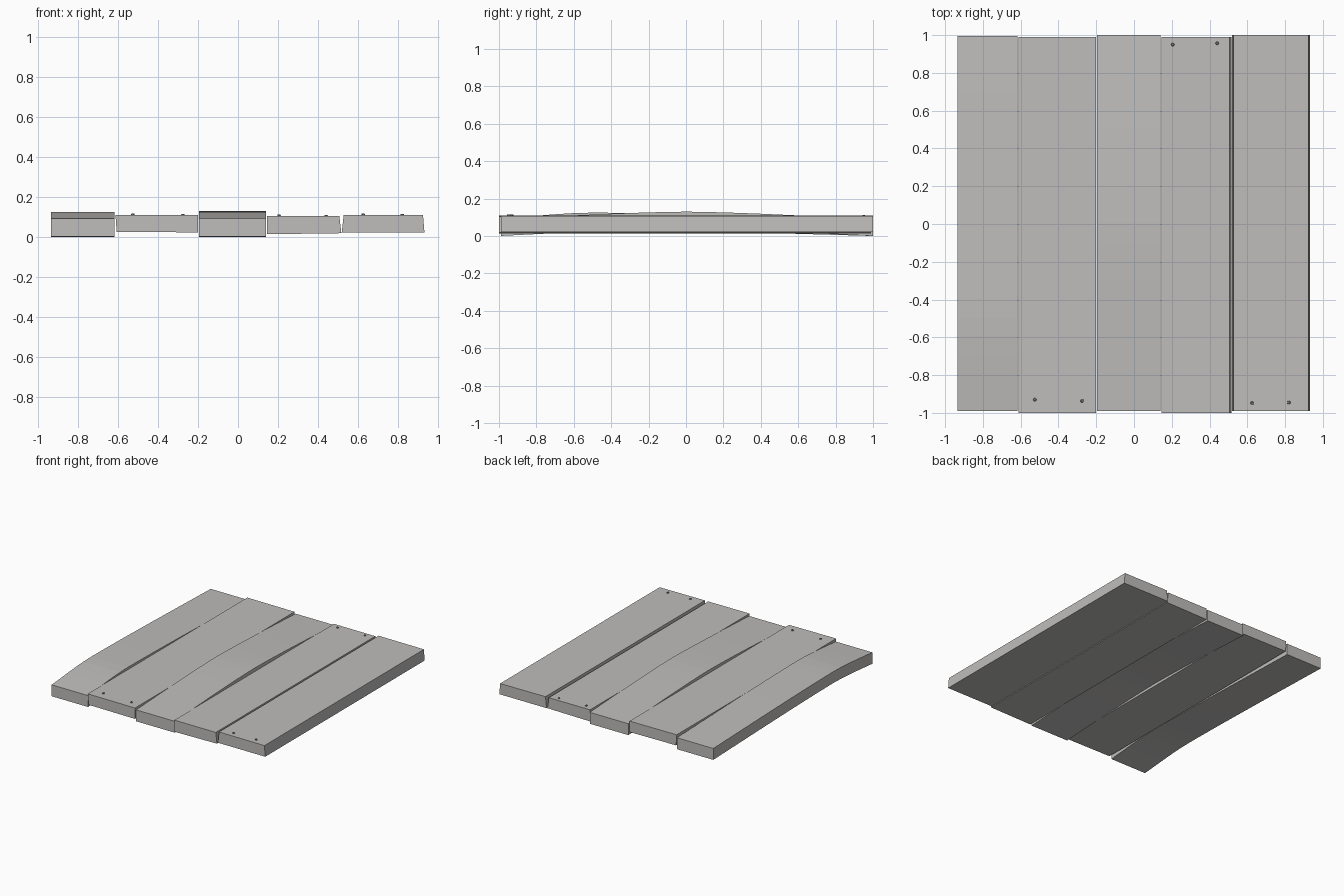
import bpy
import bmesh

if "Cube" in bpy.data.objects:
    bpy.data.objects.remove(bpy.data.objects["Cube"])


def make_material(name, color):
    mat = bpy.data.materials.new(name)
    mat.use_nodes = True
    mat.diffuse_color = color
    mat.node_tree.nodes["Principled BSDF"].inputs["Base Color"].default_value = color
    return mat


wood = make_material("weathered grey wood", (0.52, 0.51, 0.50, 1))
iron = make_material("dull iron", (0.2, 0.2, 0.2, 1))


def finish(bm, name, mat):
    bmesh.ops.recalc_face_normals(bm, faces=bm.faces)
    mesh = bpy.data.meshes.new(name)
    bm.to_mesh(mesh)
    bm.free()
    mesh.materials.append(mat)
    obj = bpy.data.objects.new(name, mesh)
    bpy.context.collection.objects.link(obj)
    return obj


def plank(name, section, y0, y1, bend=None, steps=1):
    """Sweep a four-point x/z section along y, lifted by the bend function."""
    bm = bmesh.new()
    rings = []
    for i in range(steps + 1):
        y = y0 + (y1 - y0) * i / steps
        lift = bend(y) if bend else 0
        rings.append([bm.verts.new((x, y, z + lift)) for x, z in section])
    for a, b in zip(rings, rings[1:]):
        for k in range(4):
            n = (k + 1) % 4
            bm.faces.new((a[k], a[n], b[n], b[k]))
    bm.faces.new(rings[0])
    bm.faces.new(rings[-1])
    return finish(bm, name, wood)


def arch(peak, height):
    """Bend that rises from both ends to a softly rounded peak."""
    def bend(y):
        t = (1 + y) / (1 + peak) if y < peak else (1 - y) / (1 - peak)
        t = min(max(t, 0), 1)
        return height * (1.25 * t - 0.25 * t ** 4)
    return bend


def box(x0, x1, z0, z1):
    return [(x0, z0), (x1, z0), (x1, z1), (x0, z1)]


# Warped planks
plank("warped_plank_right", box(-0.935, -0.617, 0, 0.09), -0.99, 0.995,
      arch(-0.52, 0.035), 20)
plank("warped_plank_middle", box(-0.196, 0.14, 0, 0.09), -0.99, 1.0,
      arch(0, 0.04), 20)

# Straight planks with slightly skewed cuts
plank("straight_plank_right",
      [(-0.606, 0.025), (-0.2, 0.022), (-0.2, 0.108), (-0.612, 0.11)], -1.0, 0.99)
plank("straight_plank_middle",
      [(0.145, 0.013), (0.516, 0.018), (0.506, 0.104), (0.145, 0.105)], -1.0, 0.99)
plank("straight_plank_left",
      [(0.518, 0.022), (0.931, 0.022), (0.924, 0.108), (0.528, 0.11)], -0.99, 1.0)

# Nail heads
nails = [(-0.525, -0.93, 0.11), (-0.275, -0.937, 0.109),
         (0.205, 0.95, 0.105), (0.44, 0.957, 0.104),
         (0.625, -0.948, 0.11), (0.82, -0.945, 0.109)]
for i, (x, y, z) in enumerate(nails):
    bm = bmesh.new()
    bmesh.ops.create_cone(bm, cap_ends=True, segments=8,
                          radius1=0.011, radius2=0.007, depth=0.012)
    nail = finish(bm, f"nail_{i + 1}", iron)
    nail.location = (x, y, z)
